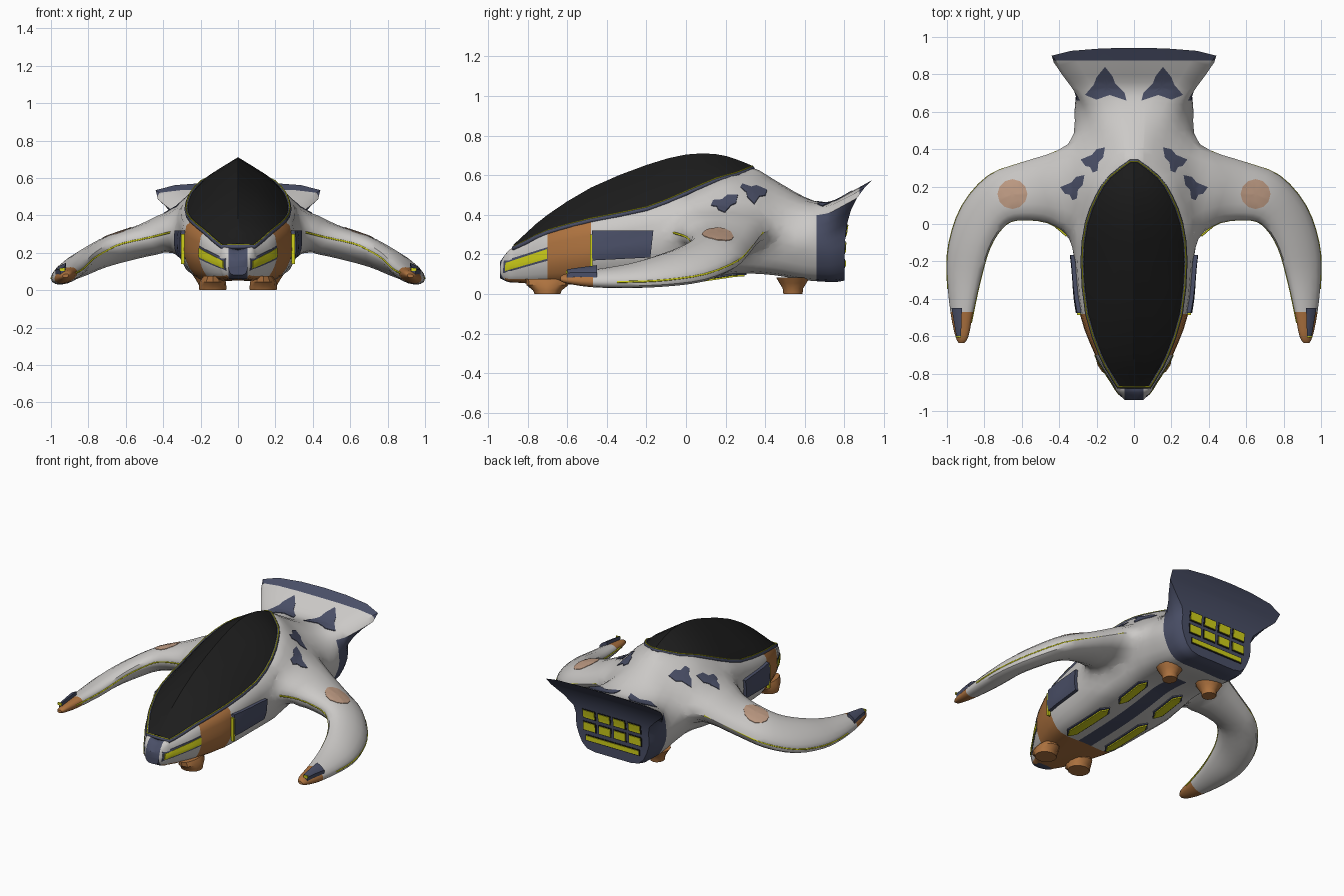
import bpy, bmesh, math
from mathutils import Vector
from mathutils.bvhtree import BVHTree

if "Cube" in bpy.data.objects:
    bpy.data.objects.remove(bpy.data.objects["Cube"])

def material(name, rgb):
    m = bpy.data.materials.new(name)
    m.diffuse_color = (*rgb, 1)
    m.use_nodes = True
    m.node_tree.nodes["Principled BSDF"].inputs["Base Color"].default_value = m.diffuse_color
    return m

WHITE = material("hull_white", (0.60, 0.585, 0.57))
NAVY = material("slate_navy", (0.068, 0.078, 0.135))
BROWN = material("copper_brown", (0.42, 0.17, 0.05))
YELLOW = material("light_yellow", (0.62, 0.62, 0.01))
BLACK = material("canopy_black", (0.012, 0.012, 0.012))
PEACH = material("faded_peach", (0.52, 0.33, 0.23))

def smooth(rows, n, closed=False):
    """Catmull-Rom interpolation of equal-length tuples."""
    k, out = len(rows), []
    at = (lambda i: rows[i % k]) if closed else (lambda i: rows[min(max(i, 0), k - 1)])
    for i in range(k if closed else k - 1):
        for t in (j / n for j in range(n)):
            out.append(tuple(
                0.5 * (2*b + (c-a)*t + (2*a-5*b+4*c-d)*t*t + (3*b-a-3*c+d)*t**3)
                for a, b, c, d in zip(at(i-1), at(i), at(i+1), at(i+2))))
    return out if closed else out + [tuple(rows[-1])]

def shade(ob, angle):
    bpy.ops.object.select_all(action='DESELECT')
    ob.select_set(True)
    bpy.context.view_layer.objects.active = ob
    bpy.ops.object.shade_smooth_by_angle(angle=math.radians(angle))

def add_object(name, bm, mats, angle=40):
    bmesh.ops.recalc_face_normals(bm, faces=bm.faces)
    me = bpy.data.meshes.new(name)
    bm.to_mesh(me)
    bm.free()
    ob = bpy.data.objects.new(name, me)
    bpy.context.collection.objects.link(ob)
    for m in mats:
        me.materials.append(m)
    shade(ob, angle)
    return ob

def loft(name, rings, mats, cuts=(), rule=None, angle=40):
    """Skin closed rings, cap both ends with strips, then cut and colour."""
    bm = bmesh.new()
    vs = [[bm.verts.new(p) for p in r] for r in rings]
    n = len(vs[0])
    for a, b in zip(vs, vs[1:]):
        for i in range(n):
            j = (i + 1) % n
            bm.faces.new((a[i], a[j], b[j], b[i]))
    for r in (vs[0], vs[-1]):
        for i in range(n // 2):
            bm.faces.new(list(dict.fromkeys([r[i], r[i+1], r[n-i-1], r[(n-i) % n]])))
    for axis, d in cuts:
        no = Vector((axis == 0, axis == 1, axis == 2))
        bmesh.ops.bisect_plane(bm, geom=bm.verts[:] + bm.edges[:] + bm.faces[:],
                               plane_co=no * d, plane_no=no, dist=1e-5)
    bmesh.ops.recalc_face_normals(bm, faces=bm.faces)
    bm.normal_update()
    if rule:
        for f in bm.faces:
            f.material_index = rule(f.calc_center_median(), f.normal)
    return add_object(name, bm, mats, angle)

# Hull: y, half width, bottom, rim half width, rim height, top, backward lean
hull_rows = [
    (-0.94, .050, .080, .035, .160, .160, 0), (-0.90, .088, .062, .070, .215, .205, 0),
    (-0.87, .105, .060, .080, .235, .215, 0), (-0.80, .150, .055, .120, .265, .235, 0),
    (-0.70, .207, .053, .175, .315, .275, 0), (-0.48, .288, .052, .245, .375, .335, 0),
    (-0.20, .315, .060, .270, .430, .390, 0), (0.00, .345, .075, .250, .510, .480, 0),
    (0.15, .350, .095, .195, .575, .560, 0), (0.25, .342, .110, .150, .597, .605, 0),
    (0.335, .330, .110, .150, .570, .638, 0), (0.45, .317, .100, .165, .500, .575, 0),
    (0.60, .312, .075, .210, .445, .490, 0), (0.69, .310, .068, .290, .445, .460, .03),
    (0.75, .305, .066, .370, .490, .515, .08), (0.80, .290, .075, .440, .535, .577, .142)]

def hull_ring(row):
    y, w, zb, rw, rz, tz, lean = row
    h = rz - zb
    half = [(0, zb), (.68*w, zb + .005), (.95*w, zb + .3*h), (w, zb + .62*h), (rw, rz), (0, tz)]
    pts = smooth(half + [(-x, z) for x, z in half[-2:0:-1]], 3, True)
    return [(x, y + lean * max(0, (z - zb) / (tz - zb))**4, z) for x, z in pts]

def hull_rule(c, n):
    if c.y > .66:
        return 1 if n.z < .25 or c.y > .875 else 0
    if abs(c.x) < .052 and (c.y < -.86 or (n.z < -.5 and -.48 < c.y < .45)):
        return 1
    return 2 if c.y < -.48 and (c.y > -.70 or n.z < -.6) else 0

SKIN = [WHITE, NAVY, BROWN]
hull = loft("hull_with_arms", [hull_ring(r) for r in smooth(hull_rows, 3)], SKIN,
            [(1, -.86), (1, -.70), (1, -.48), (1, .66), (1, .875), (0, .052), (0, -.052)],
            hull_rule)

# Canopy: y, rim half width, rim height, ridge height
canopy_rows = smooth([
    (-.87, .080, .237, .250), (-.80, .122, .270, .315), (-.70, .175, .318, .400),
    (-.48, .247, .378, .538), (-.20, .272, .435, .652), (0, .250, .515, .705),
    (.15, .192, .580, .707), (.25, .125, .608, .682), (.335, .015, .642, .648)], 2)

def canopy_ring(row):
    y, w, rz, top = row
    h = top - rz
    half = [(0, rz - .04), (.9*w, rz - .03), (w, rz), (.78*w, rz + .3*h), (.4*w, rz + .66*h), (0, top)]
    return [(x, y, z) for x, z in half + [(-x, z) for x, z in half[-2:0:-1]]]

loft("canopy", [canopy_ring(r) for r in canopy_rows], [BLACK], angle=25)

def tube(name, pts, radius, mat, cyclic=False):
    cu = bpy.data.curves.new(name, 'CURVE')
    cu.dimensions = '3D'
    cu.bevel_depth = radius
    cu.bevel_resolution = 1
    sp = cu.splines.new('POLY')
    sp.points.add(len(pts) - 1)
    for p, co in zip(sp.points, pts):
        p.co = (*co, 1)
    sp.use_cyclic_u = cyclic
    cu.materials.append(mat)
    bpy.context.collection.objects.link(bpy.data.objects.new(name, cu))

# Canopy frame and its thin glowing seam
for name, grow, dz, rad, mat in (("canopy_frame", .003, -.006, .012, NAVY),
                                 ("canopy_seam", .006, .005, .0035, YELLOW)):
    right = [(w + grow, y, z + dz) for y, w, z, _ in canopy_rows]
    tube(name, right + [(-x, y, z) for x, y, z in reversed(right)], rad, mat, True)

def tree(objs):
    vs, fs = [], []
    for o in objs:
        k = len(vs)
        vs += [v.co.copy() for v in o.data.vertices]
        fs += [[k + i for i in p.vertices] for p in o.data.polygons]
    return BVHTree.FromPolygons(vs, fs)

# Arms: inner x, y, z, outer x, y, z, half thickness
arm_rows = [(.10, -.20, .37, .10, .56, .37, .150), (.26, -.16, .335, .28, .51, .34, .140),
            (.36, -.07, .31, .41, .395, .31, .112), (.46, .005, .285, .60, .33, .235, .090),
            (.62, .02, .25, .78, .26, .165, .083), (.70, -.02, .213, .92, .10, .10, .077),
            (.77, -.13, .170, .99, -.10, .070, .066), (.82, -.30, .12, 1.0, -.28, .062, .054),
            (.86, -.48, .095, .98, -.48, .062, .040), (.885, -.60, .088, .955, -.60, .070, .024),
            (.905, -.635, .08, .938, -.635, .075, .010)]
arms = []
for s, side in ((1, "right"), (-1, "left")):
    rings = []
    for r in smooth(arm_rows, 3):
        a, b = Vector(r[:3]), Vector(r[3:6])
        ring = [(a + b) / 2 + (a - b) / 2 * math.cos(t) + Vector((0, 0, r[6] * math.sin(t)))
                for t in (k * math.tau / 16 for k in range(16))]
        rings.append([(s * p.x, p.y, p.z) for p in ring])
    arms.append(loft("arm_" + side, rings, SKIN, [(1, -.47)], lambda c, n: 2 * (c.y < -.47)))
    # Seams sit half sunk along the inner and outer edges
    for part, k, end in (("inner", 0, -5), ("outer", 8, -8)):
        path = [Vector(r[k]).lerp(Vector(r[8 - k]), .015) for r in rings[6:end]]
        tube(f"{part}_seam_{side}", path, .0055, YELLOW)

# Join the arms to the hull and soften the crease where they meet
HULL, ARMS = tree([hull]), tree(arms)
bpy.context.view_layer.objects.active = hull
for arm in arms:
    mod = hull.modifiers.new("join", 'BOOLEAN')
    mod.operation, mod.solver, mod.object = 'UNION', 'EXACT', arm
    bpy.ops.object.modifier_apply(modifier=mod.name)
    bpy.data.objects.remove(arm)
bm = bmesh.new()
bm.from_mesh(hull.data)
bmesh.ops.triangulate(bm, faces=bm.faces)
seam = [v.co.copy() for v in bm.verts
        if max(HULL.find_nearest(v.co)[3], ARMS.find_nearest(v.co)[3]) < 1e-4]
band = []
for v in bm.verts:
    d = min(((v.co - p).length for p in seam), default=1)
    if d < .11 and v.co.y < .64:
        band.append((v, .6 * (1 - d / .11)))
for _ in range(12):
    moved = [v.co.lerp(sum((e.other_vert(v).co for e in v.link_edges), Vector())
                       / len(v.link_edges), w) for v, w in band]
    for (v, _w), co in zip(band, moved):
        v.co = co
bm.to_mesh(hull.data)
bm.free()
shade(hull, 48)
ALL = tree([hull])

def plate(name, mat, outline, axis, sign, surf, lift=.004):
    """Lay a flat outline on a surface along an axis, with a short skirt."""
    cen = [sum(p[i] for p in outline) / len(outline) for i in (0, 1)]
    edge = [[a[i] + (b[i] - a[i]) * j / 4 for i in (0, 1)]
            for a, b in zip(outline, outline[1:] + outline[:1]) for j in range(4)]
    up = Vector([sign * (i == axis) for i in range(3)])

    def drop(p, raise_by):
        o = list(p)
        o.insert(axis, 2 * sign)
        hit = surf.ray_cast(Vector(o), -up)[0] or surf.find_nearest(Vector(o))[0]
        return hit + up * raise_by

    bm = bmesh.new()
    mid, prev = bm.verts.new(drop(cen, lift)), None
    for t, l in ((.25, lift), (.5, lift), (.75, lift), (1, lift), (1, -.004)):
        ring = [bm.verts.new(drop([c + (e - c) * t for c, e in zip(cen, p)], l)) for p in edge]
        for i in range(len(ring)):
            j = (i + 1) % len(ring)
            bm.faces.new((prev[i], prev[j], ring[j], ring[i]) if prev else (mid, ring[i], ring[j]))
        prev = ring
    add_object(name, bm, [mat], 30)

def rect(x, y, w, h):
    return [(x + i * w / 2, y + j * h / 2) for i, j in ((-1, -1), (1, -1), (1, 1), (-1, 1))]

def box(name, mat, loc, size):
    bm = bmesh.new()
    bmesh.ops.create_cube(bm, size=1)
    bmesh.ops.scale(bm, vec=size, verts=bm.verts)
    bmesh.ops.translate(bm, vec=loc, verts=bm.verts)
    add_object(name, bm, [mat])

def foot(name, x, y, profile):
    """Flared pad turned from (radius x, radius y, height) rows."""
    loft(name, [[(x + rx * math.cos(a), y + ry * math.sin(a), z)
                 for a in (k * math.tau / 12 for k in range(12))] for rx, ry, z in profile], [BROWN])

tail_mark = [(.155, .84), (.20, .785), (.215, .745), (.262, .69), (.20, .665), (.13, .69),
             (.04, .66), (.05, .70), (.10, .75), (.115, .79)]
shoulder_mark = [(.155, .41), (.20, .40), (.225, .37), (.285, .345), (.26, .31),
                 (.235, .305), (.22, .275), (.195, .285), (.19, .33), (.165, .355)]
disc = [(.65 + .08 * math.cos(a), .16 + .08 * math.sin(a)) for a in (k * math.tau / 12 for k in range(12))]
eye_frame = [(-.925, .105), (-.70, .168), (-.70, .237), (-.92, .168)]
eye = [(-.915, .116), (-.703, .178), (-.703, .227), (-.912, .157)]
for s, side in ((1, "right"), (-1, "left")):
    def flip(pts, dx=0, dy=0):
        return [(s * (x + dx), y + dy) for x, y in pts]
    # Painted marks on top
    plate("tail_mark_" + side, NAVY, flip(tail_mark), 2, 1, HULL)
    plate("shoulder_mark_" + side, NAVY, flip(shoulder_mark), 2, 1, ALL)
    plate("outer_mark_" + side, NAVY, flip(shoulder_mark, .11, -.148), 2, 1, ALL)
    plate("arm_disc_" + side, PEACH, flip(disc), 2, 1, ALL, .003)
    # Headlights, side pods and arm tip caps
    plate("headlight_frame_" + side, NAVY, eye_frame, 0, s, HULL, .003)
    plate("headlight_" + side, YELLOW, eye, 0, s, HULL, .006)
    plate("side_pod_" + side, NAVY, [(-.475, .17), (-.18, .185), (-.165, .32), (-.475, .32)],
          0, s, HULL, .022)
    box("pod_light_" + side, YELLOW, (s * .296, -.479, .22), (.02, .014, .16))
    plate("tip_cap_" + side, NAVY, flip([(.925, -.60), (.95, -.60), (.975, -.45), (.92, -.45)]),
          2, 1, ALL, .024)
    box("tip_light_" + side, YELLOW, (s * .94, -.602, .112), (.03, .008, .016))
    # Belly lights
    for nm, cx, cy, ln in (("front", .155, -.26, .40), ("rear", .14, .16, .27)):
        for part, mat, g, l in (("frame", NAVY, .010, .008), ("light", YELLOW, 0, .016)):
            a, b = ln / 2 + g, .028 + g
            hexa = [(cx, cy - a), (cx + b, cy - a + .05), (cx + b, cy + a - .05),
                    (cx, cy + a), (cx - b, cy + a - .05), (cx - b, cy - a + .05)]
            plate(f"belly_{part}_{nm}_{side}", mat, flip(hexa), 2, -1, ALL, l)
    # Landing feet
    foot("front_foot_" + side, s * .135, -.70,
         [(.072, .065, 0), (.073, .072, .018), (.07, .105, .045), (.05, .11, .075)])
    foot("rear_foot_" + side, s * .16, .54,
         [(.045, .048, 0), (.05, .052, .03), (.065, .068, .055), (.085, .085, .085)])

# Rear engine windows
windows = [(x, z, .085, .052) for x in (-.174, -.058, .058, .174) for z in (.322, .235)]
for i, (x, z, w, h) in enumerate(windows + [(0, .155, .40, .03)]):
    plate(f"rear_window_frame_{i}", BLACK, rect(x, z, w + .014, h + .014), 1, 1, HULL, .003)
    plate(f"rear_window_{i}", YELLOW, rect(x, z, w, h), 1, 1, HULL, .007)
